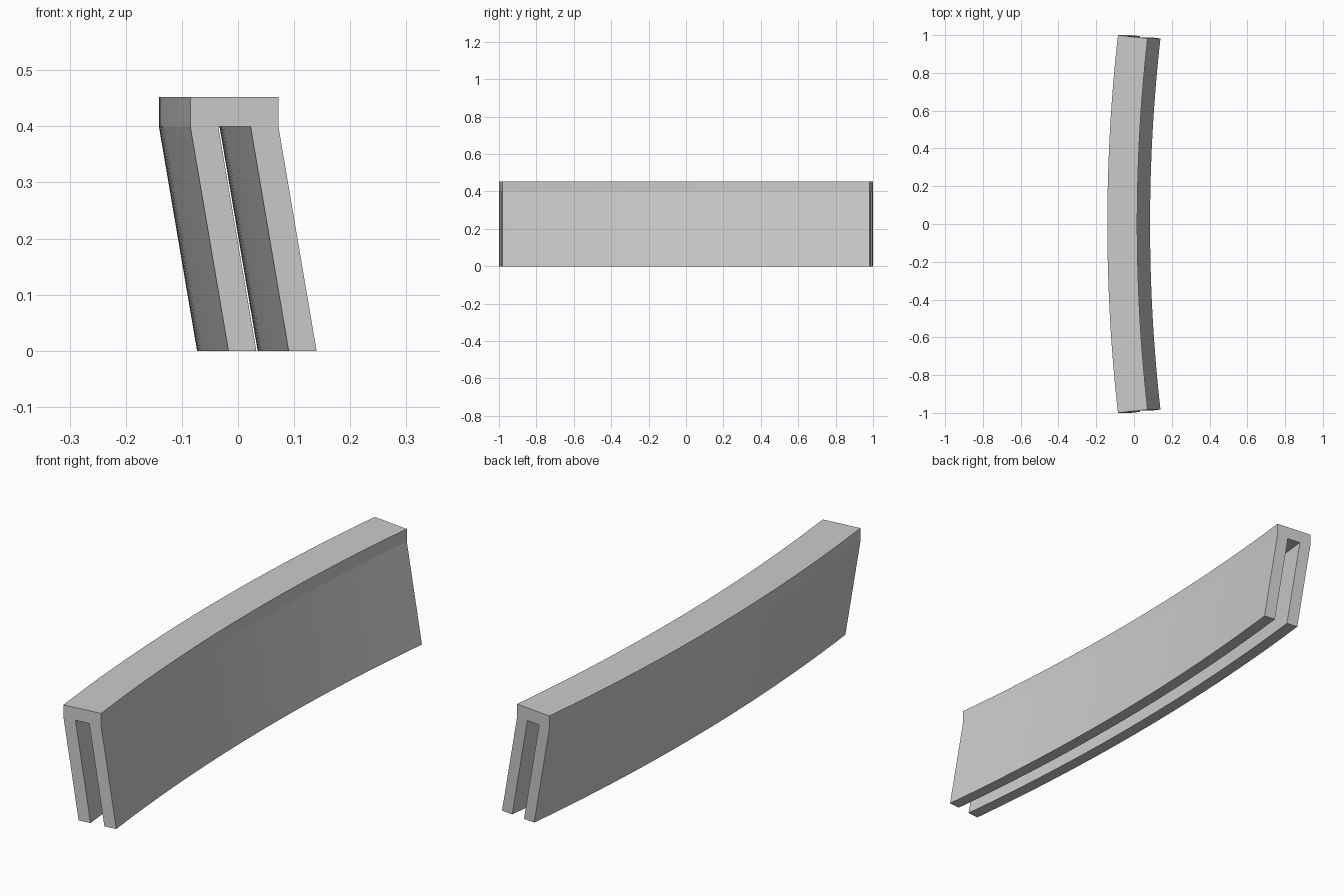
import bpy, bmesh, math

cube = bpy.data.objects.get("Cube")
if cube:
    bpy.data.objects.remove(cube, do_unlink=True)

# One plain grey for the whole part
GREY = (0.6, 0.6, 0.6, 1)
mat = bpy.data.materials.new("plain grey")
mat.use_nodes = True
mat.diffuse_color = GREY
mat.node_tree.nodes["Principled BSDF"].inputs["Base Color"].default_value = GREY

# Arc of the sweep: half length 1, shallow bow towards -x
BOW, SEGMENTS = 0.056, 32
RADIUS = (1 + BOW ** 2) / (2 * BOW)
HALF_ANGLE = math.asin(1 / RADIUS)
MID_X = -0.141

# Channel section (depth from outer face, height): head with two legs
KNEE, LEAN = 0.4, 0.068
TOP, WIDTH, WALL = 0.452, 0.158, 0.05
SECTION = [(0, TOP), (0, KNEE), (0, 0), (WALL, 0), (WALL, KNEE),
           (WIDTH - WALL, KNEE), (WIDTH - WALL, 0), (WIDTH, 0),
           (WIDTH, KNEE), (WIDTH, TOP)]


def swept_point(depth, z, angle):
    """Place a section point on the arc; below the knee it leans to +x."""
    lean = LEAN * max(0, 1 - z / KNEE)
    r = RADIUS - depth
    return (MID_X + RADIUS - r * math.cos(angle) + lean, r * math.sin(angle), z)


bm = bmesh.new()
rings = []
for i in range(SEGMENTS + 1):
    a = HALF_ANGLE * (2 * i / SEGMENTS - 1)
    rings.append([bm.verts.new(swept_point(d, z, a)) for d, z in SECTION])

# Walls between neighbouring rings, then the two end caps
n = len(SECTION)
for r0, r1 in zip(rings, rings[1:]):
    for j in range(n):
        k = (j + 1) % n
        bm.faces.new((r0[j], r0[k], r1[k], r1[j]))
bm.faces.new(rings[0])
bm.faces.new(rings[-1][::-1])
bmesh.ops.recalc_face_normals(bm, faces=bm.faces)

mesh = bpy.data.meshes.new("curved_channel")
bm.to_mesh(mesh)
bm.free()
mesh.materials.append(mat)
channel = bpy.data.objects.new("curved_channel", mesh)
bpy.context.collection.objects.link(channel)

# Smooth along the bow, crisp at every corner
bpy.context.view_layer.objects.active = channel
channel.select_set(True)
bpy.ops.object.shade_smooth_by_angle(angle=math.radians(5))
